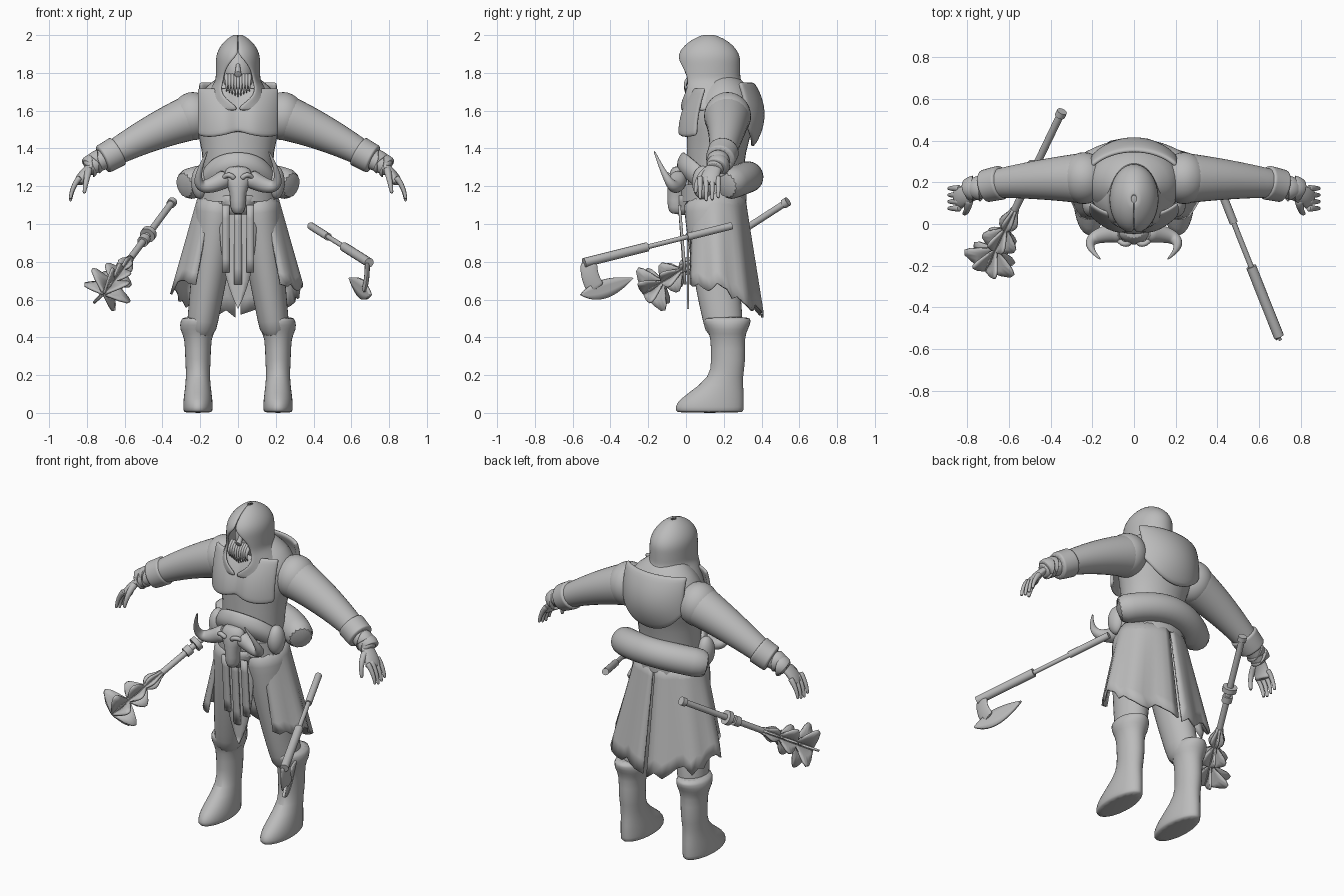
import bpy, bmesh, random
from math import sin, cos, pi, radians, exp
from mathutils import Vector

random.seed(4)
cube = bpy.data.objects.get("Cube")
if cube:
    bpy.data.objects.remove(cube)

clay = bpy.data.materials.new("plain grey")
clay.use_nodes = True
clay.diffuse_color = (0.5, 0.5, 0.5, 1)
clay.node_tree.nodes["Principled BSDF"].inputs["Base Color"].default_value = clay.diffuse_color


def make(name, verts, faces, subdivision=0, thickness=0):
    """Turn points and faces into a smooth shaded object."""
    mesh = bpy.data.meshes.new(name)
    mesh.from_pydata([tuple(v) for v in verts], [], faces)
    bm = bmesh.new()
    bm.from_mesh(mesh)
    bmesh.ops.recalc_face_normals(bm, faces=bm.faces)
    bm.to_mesh(mesh)
    bm.free()
    mesh.materials.append(clay)
    obj = bpy.data.objects.new(name, mesh)
    bpy.context.collection.objects.link(obj)
    bpy.ops.object.select_all(action='DESELECT')
    obj.select_set(True)
    bpy.context.view_layer.objects.active = obj
    bpy.ops.object.shade_smooth_by_angle(angle=radians(50))
    if thickness:
        solid = obj.modifiers.new("thickness", 'SOLIDIFY')
        solid.thickness, solid.offset = thickness, 0
    if subdivision:
        smooth = obj.modifiers.new("smooth", 'SUBSURF')
        smooth.levels = smooth.render_levels = subdivision


def tube(name, rings, subdivision=1):
    """Skin a list of rings and close both ends."""
    n = len(rings[0])
    last = (len(rings) - 1) * n
    faces = [(i + j, i + (j + 1) % n, i + n + (j + 1) % n, i + n + j)
             for i in range(0, last, n) for j in range(n)]
    faces += [tuple(range(n)), tuple(range(last, last + n))]
    make(name, [point for ring in rings for point in ring], faces, subdivision)


def ring(centre, u, v, n=16):
    return [centre + u * cos(2 * pi * k / n) + v * sin(2 * pi * k / n) for k in range(n)]


def stack(name, rows, x=0, subdivision=1):
    """Level ellipses, each given by height, half width, front y and back y."""
    tube(name, [ring(Vector((x, (front + back) / 2, z)), Vector((half, 0, 0)),
                     Vector((0, (back - front) / 2, 0))) for z, half, front, back in rows], subdivision)


def ball(name, centre, size, side=1):
    x, y, z = centre
    rx, ry, rz = size
    angles = [pi * (k + 0.4) / 9 for k in range(9)]
    stack(name, [(z + rz * cos(a), rx * sin(a), y - ry * sin(a), y + ry * sin(a)) for a in angles], side * x)


def curve(start, bend, end, t):
    return start * (1 - t) ** 2 + bend * (2 * t * (1 - t)) + end * t ** 2


def limb(name, start, bend, end, thick, thin, side=1, flat=1, subdivision=1, steps=8):
    """Tapered round form that follows a bent path."""
    a, b, c = (Vector((side * p[0], p[1], p[2])) for p in (start, bend, end))
    u, rings = Vector((0, 1, 0)), []
    for k in range(steps + 1):
        t = k / steps
        along = ((b - a) * (1 - t) + (c - b) * t).normalized()
        u = (u - along * u.dot(along)).normalized()
        radius = thick + (thin - thick) * t
        rings.append(ring(curve(a, b, c, t), u * radius, along.cross(u) * radius * flat))
    tube(name, rings, subdivision)


def rod(name, start, end, radius):
    limb(name, start, (start + end) / 2, end, radius, radius, subdivision=0, steps=1)


def sheet(name, surface, columns, rows, thickness=0.012, subdivision=0):
    """Cloth or plate from a function of two fractions."""
    verts = [surface(i / columns, j / rows) for j in range(rows + 1) for i in range(columns + 1)]
    wide = columns + 1
    faces = [(k, k + 1, k + wide + 1, k + wide)
             for j in range(rows) for k in range(j * wide, j * wide + columns)]
    make(name, verts, faces, subdivision, thickness)


def around(angle, middle, half, depth, z):
    """Point on a level ellipse; angle zero faces the front."""
    return Vector((half * sin(angle), middle - depth * cos(angle), z))


# Torso, belt and head
stack("torso", [(1.04, .15, .03, .27), (1.2, .19, 0, .3), (1.4, .19, 0, .32), (1.5, .23, 0, .36),
                (1.6, .24, 0, .39), (1.7, .21, .05, .36), (1.76, .13, .1, .3), (1.8, .07, .1, .25)])
stack("belt", [(1.12, .21, -.03, .32), (1.21, .21, -.03, .32)], subdivision=0)
ball("head", (0, .13, 1.8), (.09, .11, .13))
limb("nose", (0, .03, 1.85), (0, .02, 1.8), (0, 0, 1.79), .01, .02)
for k in range(9):
    x = (k - 4) * .015
    limb(f"beard_strand_{k}", (x, .04, 1.79), (x, -.03, 1.75), (x, .01, 1.67 + abs(x) / 2), .014, .003)


# Hood with an open face, flaring over the shoulders
def hood(u, v):
    dome = max(.02, sin(pi / 2 * min(1, 3 * v))) ** .6
    flare = max(0, v - .6)
    gap = radians(45) * max(0, sin(pi * (v - .25) / .7))
    return around(gap + u * 2 * (pi - gap), .12 + flare * .15, dome * .11 + flare * .25,
                  dome * .16 + flare * .1, 2 - v * .4)


sheet("hood", hood, 28, 16, .016, 1)


# Chest, back and belly garments
def chest(u, v):
    angle = 2 * u - 1
    low = 1.49 - .03 * abs(sin(2.4 * angle))
    z = 1.72 + (low - 1.72) * v
    cleft = .025 * exp(-(angle * 5) ** 2)
    front = cleft - .045 + 1.3 * (z - 1.47) ** 2
    return around(angle, .18, .25, .18 - front, z)


def back(u, v):
    across = 2 * u - 1
    z = 1.75 - (.34 - .13 * across ** 2) * v
    return around(pi + across * .95, .18, .25, .225 - 2 * (z - 1.58) ** 2, z)


def belly(u, v):
    across = 2 * u - 1
    bulge = .03 * sin(pi * v)
    return around(across * 1.3, .15, .18 + bulge, .16 + bulge, 1.38 - .1 * across ** 2 - .13 * v)


sheet("chest_panel", chest, 20, 8, .02, 1)
sheet("back_panel", back, 16, 8, .025, 1)
sheet("belly_wrap", belly, 16, 5, .02, 1)
limb("blanket_roll", (-.3, .2, 1.2), (0, .46, 1.3), (.3, .2, 1.2), .085, .085)

# Skull buckle, front cloth and hanging straps
stack("skull", [(1.31, .05, -.07, 0), (1.27, .08, -.09, 0), (1.22, .07, -.1, 0),
                (1.17, .04, -.1, 0), (1.08, .045, -.1, 0), (1.05, .02, -.08, 0)])
sheet("buckle_cloth", lambda u, v: around(2 * u - 1, .1, .13 - .05 * v, .14, 1.15 - .1 * v), 8, 3)
sheet("front_cloth", lambda u, v: Vector(((u - .5) * .2 * (1 - v ** 3), .01, 1.14 - .59 * v)), 4, 12)
for name, x in (("right_strap", -.065), ("middle_strap", 0), ("left_strap", .065)):
    low = .68 + abs(x)
    sheet(name, lambda u, v: Vector((x + (u - .5) * .04, -.035 + .03 * v, 1.1 + (low - 1.1) * v)), 1, 5, .015)

# Paired parts
for side, tag in ((1, "left_"), (-1, "right_")):
    jag = [random.uniform(-.035, .035) for _ in range(19)]

    def skirt(u, v):
        angle = radians(42 + 136 * u)
        low = .7 - .2 * u ** 1.4 + jag[round(u * 18)]
        z = 1.17 + (low - 1.17) * v
        drop = (1.17 - z) / .6
        fold = .012 * drop * sin(angle * 9)
        point = around(angle, .15 + .03 * drop, .2 + .16 * drop + fold, .155 + .055 * drop + fold, z)
        point.x *= side
        return point

    sheet(tag + "skirt_panel", skirt, 18, 8)
    limb(tag + "trouser_leg", (.1, .14, 1.15), (.14, .14, .8), (.2, .21, .4), .16, .1, side, .78)
    stack(tag + "boot", [(.51, .08, .1, .34), (.49, .095, .09, .35), (.44, .1, .11, .33),
                         (.4, .07, .13, .31), (.28, .07, .13, .32), (.19, .062, .13, .3),
                         (.1, .075, 0, .31), (.05, .08, -.06, .31), (.01, .08, -.06, .31),
                         (0, .07, -.05, .3)], side * .212)

    # Arm, cuff and wrist bands
    ball(tag + "shoulder", (.24, .22, 1.57), (.12, .13, .13), side)
    limb(tag + "arm", (.2, .22, 1.58), (.45, .22, 1.5), (.7, .19, 1.35), .13, .065, side)
    limb(tag + "cuff", (.63, .2, 1.39), (.68, .19, 1.36), (.72, .18, 1.34), .085, .08, side)
    limb(tag + "bracer", (.68, .19, 1.36), (.74, .17, 1.33), (.8, .15, 1.29), .06, .045, side)
    for k in range(2):
        x = .74 + k * .03
        z = 1.33 - k * .02
        limb(f"{tag}wrist_band_{k}", (x, .17, z), (x + .01, .17, z), (x + .02, .165, z - .01), .065, .055, side)

    # Hand
    limb(tag + "palm", (.76, .16, 1.32), (.83, .13, 1.27), (.845, .12, 1.21), .04, .055, side, .5)
    for k in range(4):
        y = .075 + k * .032
        tip = 1.115 + .012 * abs(k - 1.3)
        limb(f"{tag}finger_{k}", (.835, y, 1.25), (.88, y, 1.2), (.888, y, tip), .017, .008, side)
    limb(tag + "thumb", (.79, .12, 1.29), (.8, .05, 1.25), (.815, .05, 1.16), .022, .009, side)

    # Horn, brow and belt pouch
    limb(tag + "horn", (.05, -.04, 1.25), (.3, -.05, 1.1), (.16, -.17, 1.39), .052, .004, side, steps=12)
    limb(tag + "skull_brow", (.02, -.09, 1.24), (.05, -.11, 1.28), (.08, -.07, 1.24), .014, .012, side)
    ball(tag + "pouch", (.2, .09, 1.22), (.05, .06, .09), side)

# Axe
top, end = Vector((.385, .24, .99)), Vector((.695, -.54, .795))
for name, start, stop, radius in (("axe_grip", 0, .3, .02), ("axe_handle", .2, .7, .013),
                                  ("axe_socket", .57, 1, .025)):
    rod(name, top.lerp(end, start), top.lerp(end, stop), radius)
reach = Vector((-.37, .93, 0))


def on_axe(along, z):
    return end + reach * along + Vector((0, 0, z))


def axe_blade(u, v):
    edge = curve(on_axe(-.02, -.17), on_axe(.12, -.25), on_axe(.28, -.08), u)
    inner = curve(on_axe(-.02, -.17), on_axe(.07, -.06), on_axe(.28, -.08), u)
    return edge.lerp(inner, v)


sheet("axe_blade", axe_blade, 14, 3, .015)
limb("axe_neck", on_axe(.03, 0), on_axe(.02, -.07), on_axe(.07, -.14), .045, .05, flat=.3)

# Flanged mace
top, end = Vector((-.345, .54, 1.12)), Vector((-.71, -.22, .63))
for name, start, stop, radius in (("mace_pommel", 0, .03, .025), ("mace_handle", .01, 1, .018),
                                  ("mace_guard", .34, .37, .042), ("mace_collar", .4, .44, .03)):
    rod(name, top.lerp(end, start), top.lerp(end, stop), radius)
axis = (end - top).normalized()
first = axis.orthogonal().normalized()
for k, outward in enumerate(ring(Vector(), first, axis.cross(first), 7)):
    def flange(u, v):
        height = .02 + .14 * u * abs(sin(3 * pi * u))
        return top.lerp(end, .62 + .38 * u) + outward * height * v

    sheet(f"mace_flange_{k}", flange, 18, 2)
